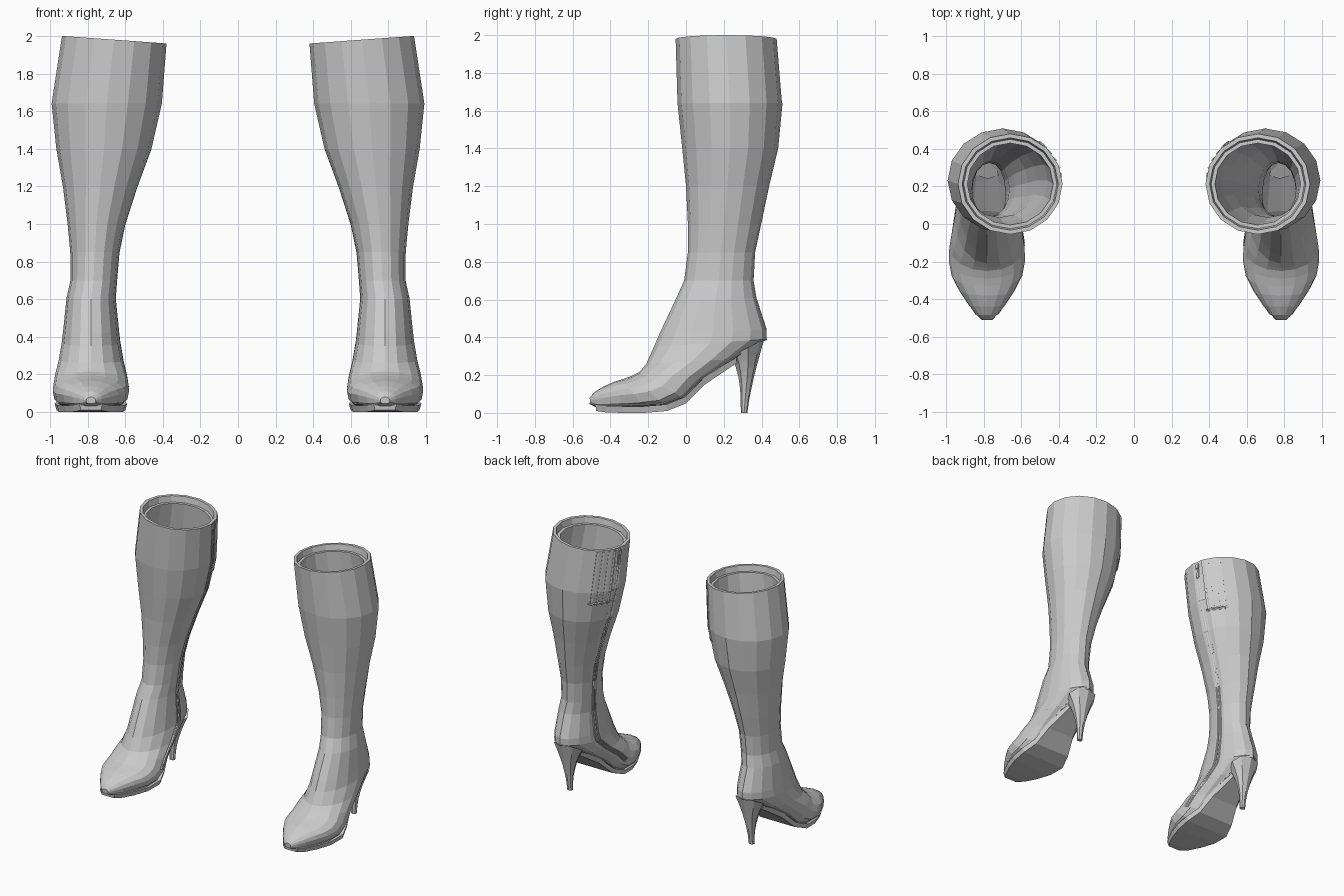
import bpy, bmesh, math
from mathutils import Vector

if "Cube" in bpy.data.objects:
    bpy.data.objects.remove(bpy.data.objects["Cube"])

N = 16        # sides of every boot ring
FOOT_X = .782
HEEL_ROW = 9  # section that passes through the back of the heel

# level shaft sections: z, front y, back y, x centre, half width
SHAFT = [(2, -.055, .48, .658, .278), (1.64, -.045, .508, .698, .293), (1.4, -.02, .485, .713, .253),
         (1.2, 0, .437, .733, .198), (1, .01, .395, .753, .153), (.85, .01, .363, .762, .13),
         (.7, -.01, .355, .768, .123)]
# foot sections swinging towards the toe: front y, front z, back y, back z, half width
FOOT = [(-.055, .6, .37, .61, .13), (-.14, .42, .425, .44, .148), (-.17, .35, .425, .39, .155),
        (-.21, .26, .27, .285, .172), (-.235, .23, .1, .17, .19), (-.25, .215, 0, .07, .2),
        (-.29, .195, -.1, .03, .203), (-.33, .18, -.22, .02, .188), (-.38, .165, -.33, .02, .147),
        (-.44, .138, -.42, .022, .098), (-.485, .11, -.475, .03, .058), (-.51, .08, -.508, .045, .025)]

SECTIONS = [(fy, z, by, z, xc, hw) for z, fy, by, xc, hw in SHAFT]
SECTIONS += [(fy, fz, by, bz, FOOT_X, hw) for fy, fz, by, bz, hw in FOOT]


def ring(sec, box=1.0, inset=0.0, drop=0.0, tilt=False):
    """Oval between a front and a back point; box < 1 squares off the back half."""
    fy, fz, by, bz, xc, hw = sec
    f, b = Vector((0, fy, fz)), Vector((0, by, bz))
    mid, half = (f + b) / 2, (b - f) / 2
    half *= max(.1, 1 - inset / half.length)
    pts = []
    for k in range(N):
        t = 2 * math.pi * k / N
        c, s = math.cos(t), math.sin(t)
        p = box if c < -1e-6 else 1
        v = mid - half * math.copysign(abs(c) ** p, c)
        v.x = xc + (hw - inset) * math.copysign(abs(s) ** p, s)
        v.z -= drop
        if tilt:
            v.z -= .04 * max(0, .936 - v.x) / .555
        pts.append(v)
    return pts


def boxiness(i):
    return min(1, max(.6, 1 - .1 * (i - HEEL_ROW)))


def finish(bm, name):
    bmesh.ops.recalc_face_normals(bm, faces=bm.faces[:])
    me = bpy.data.meshes.new(name)
    bm.to_mesh(me)
    bm.free()
    ob = bpy.data.objects.new(name, me)
    bpy.context.collection.objects.link(ob)
    ob.modifiers.new("other_side", 'MIRROR').use_axis = (True, False, False)
    return ob


def loft(name, rings):
    bm = bmesh.new()
    vs = [[bm.verts.new(p) for p in r] for r in rings]
    for a, b in zip(vs, vs[1:]):
        n = len(a)
        for i in range(n):
            bm.faces.new((a[i], a[(i + 1) % n], b[(i + 1) % n], b[i]))
    bm.faces.new(vs[0])
    bm.faces.new(vs[-1][::-1])
    return finish(bm, name)


def tube(name, path, r):
    rings = []
    for i, p in enumerate(path):
        d = (path[min(i + 1, len(path) - 1)] - path[max(i - 1, 0)]).normalized()
        side = d.orthogonal() if abs(d.x) > .9 else d.cross(Vector((1, 0, 0)))
        side.normalize()
        up = d.cross(side)
        rings.append([p + side * r, p + up * r, p - side * r, p - up * r])
    return loft(name, rings)


OUTER = [ring(s, boxiness(i), tilt=(i == 0)) for i, s in enumerate(SECTIONS)]


def on_boot(s, k):
    """Point on the outer skin at section s and ring position k."""
    i, j = min(int(s), len(OUTER) - 2), int(k)
    a = OUTER[i][j % N].lerp(OUTER[i][(j + 1) % N], k - j)
    b = OUTER[i + 1][j % N].lerp(OUTER[i + 1][(j + 1) % N], k - j)
    return a.lerp(b, s - i)


# boot upper: lining from the footbed up, stepped rim, then the outer skin down to the toe
lining = [ring(s, boxiness(i), .055 if i < 3 else .03) for i, s in enumerate(SECTIONS[:14])][:0:-1]
rim = [ring(SECTIONS[0], 1, inset, drop, True) for inset, drop in ((.05, .045), (.03, .045), (.022, 0))]
loft("boot_upper", lining + rim + OUTER)

# sole: slab under the foot sections, narrowing through the arch
sole = []
for sec in SECTIONS[HEEL_ROW + 1:-1]:
    y, z = sec[2], max(0, sec[3] - .02)
    w = sec[5] * (.9 - .55 * max(0, (y + .1) / .37))
    sole.append([Vector((FOOT_X + sx * (w + up * .01), y - up * .005, z + up * .035))
                 for sx, up in ((-1, 0), (1, 0), (1, 1), (-1, 1))])
loft("sole", sole)

# stiletto heel, flaring towards the top
heel = []
for i in range(7):
    h = 1 - i / 6
    heel.append(ring((.29 - .05 * h ** 3, .3 * h, .325 + .09 * h ** 1.3, .392 * h,
                      FOOT_X - .005, .022 + .093 * h * h))[::2])
loft("heel", heel)

# welt around the heel seat and along both sole edges
for side, name in ((-1, "outer_welt"), (1, "inner_welt")):
    path = [on_boot(HEEL_ROW, 8), on_boot(HEEL_ROW + .1, 8 + side)]
    path += [on_boot(HEEL_ROW + 1 + i, 8 + side * min(2.5, 1.3 + .3 * i)) for i in range(9)]
    tube(name, path, .006)

# inner side zip: teeth between two seams, slider and pull
for off, r, name in ((-.2, .004, "zip_back_seam"), (0, .006, "zip_teeth"), (.2, .004, "zip_front_seam")):
    tube(name, [on_boot(i * .5 + .03, 11.6 + off) for i in range(25)], r)
top = on_boot(.12, 11.6)
for name, size, dz in (("zip_slider", (.022, .03, .035), 0), ("zip_pull", (.01, .022, .07), -.06)):
    bm = bmesh.new()
    bmesh.ops.create_cube(bm, size=1)
    bmesh.ops.scale(bm, vec=size, verts=bm.verts)
    bmesh.ops.translate(bm, vec=top + Vector((.004, 0, dz)), verts=bm.verts)
    finish(bm, name)

# gathered stretch panel behind the zip
for n in range(4):
    tube("panel_pleat_%d" % (n + 1), [on_boot(.04 + .33 * i, 9.9 + .42 * n) for i in range(5)], .009)
tube("panel_hem", [on_boot(1.36 + .04 * (i % 2), 9.7 + .2 * i) for i in range(9)], .009)

# back seam
tube("back_seam", [on_boot(1 + i, 8) for i in range(8)], .003)
